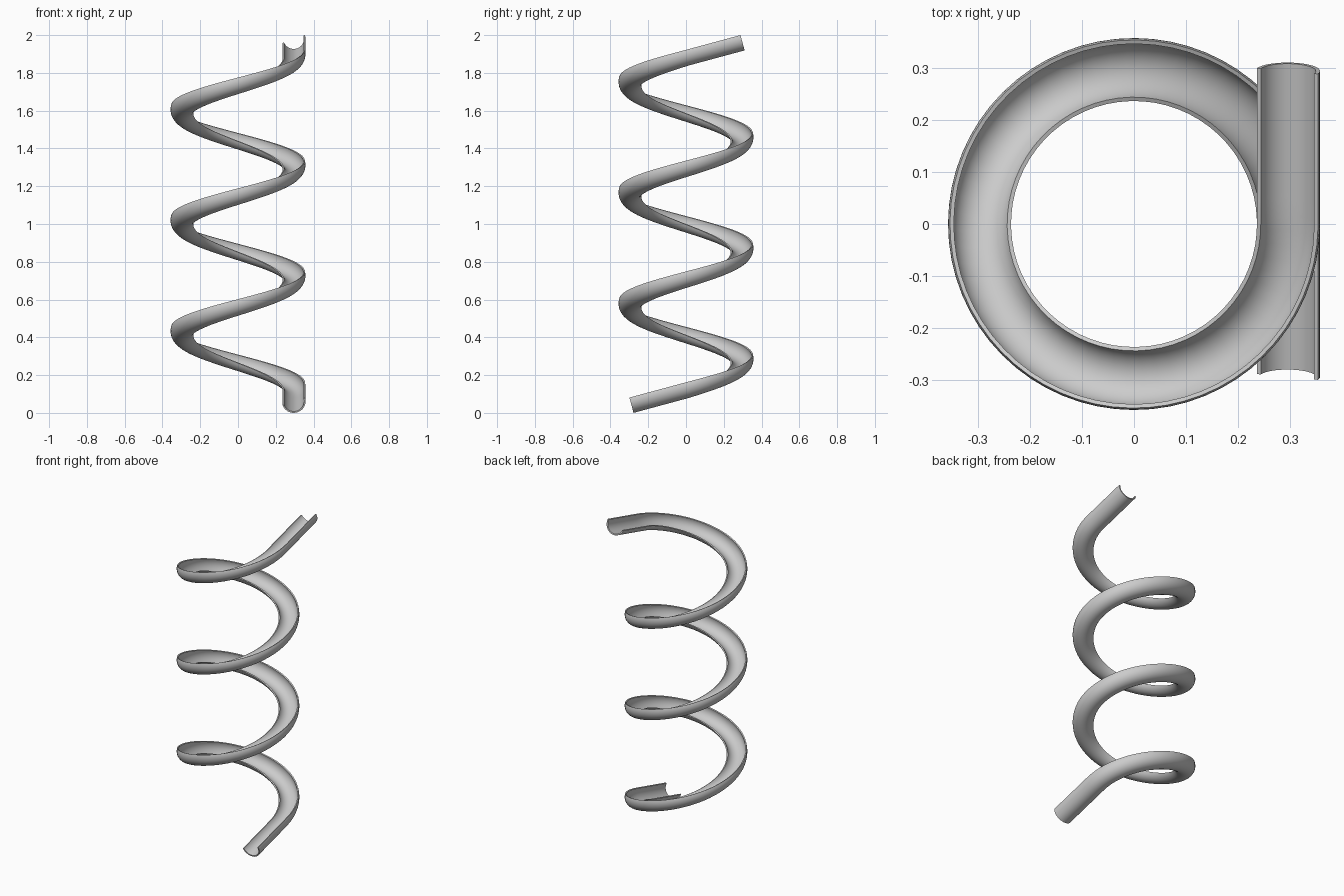
import bpy, bmesh
from math import sin, cos, pi, radians
from mathutils import Vector

if "Cube" in bpy.data.objects:
    bpy.data.objects.remove(bpy.data.objects["Cube"])

R = 0.295            # helix radius
TUBE, WALL = 0.0625, 0.008
STRAIGHT, SLOPE = 0.294, 0.27
Z0 = 0.0605          # centre height at the lower end
TURNS, PITCH = 3, 0.5867
RINGS, SIDES = 64, 20


# Path stations: straight run-out, three turns, straight entry
def station(y=None, turn=0.0, top=False):
    z_helix = Z0 + STRAIGHT * SLOPE
    if y is not None:
        base = z_helix + (TURNS * PITCH if top else 0)
        return Vector((R, y, base + y * SLOPE)), Vector((1, 0, 0))
    a = 2 * pi * turn
    radial = Vector((cos(a), sin(a), 0))
    return radial * R + Vector((0, 0, z_helix + turn * PITCH)), radial


N = 8
path = [station(y=-STRAIGHT * (1 - i / N)) for i in range(N)]
path += [station(turn=i / RINGS) for i in range(TURNS * RINGS + 1)]
path += [station(y=STRAIGHT * (i + 1) / N, top=True) for i in range(N)]

# Half-pipe profile, banked so that the outer wall is higher
angles = [radians(200 + 180 * i / SIDES) for i in range(SIDES + 1)]
profile = [(TUBE * cos(a), TUBE * sin(a)) for a in angles]
profile += [((TUBE - WALL) * cos(a), (TUBE - WALL) * sin(a)) for a in reversed(angles)]

# Sweep the profile along the path
bm = bmesh.new()
rings = []
for i, (centre, side) in enumerate(path):
    before, after = path[max(i - 1, 0)][0], path[min(i + 1, len(path) - 1)][0]
    tangent = (after - before).normalized()
    up = side.cross(tangent).normalized()
    rings.append([bm.verts.new(centre + side * u + up * v) for u, v in profile])
count = len(profile)
for a, b in zip(rings, rings[1:]):
    for j in range(count):
        k = (j + 1) % count
        bm.faces.new((a[j], a[k], b[k], b[j]))

# Close the two end lips
for ring in (rings[0], rings[-1]):
    for j in range(SIDES):
        bm.faces.new((ring[j], ring[j + 1], ring[count - 2 - j], ring[count - 1 - j]))
bmesh.ops.recalc_face_normals(bm, faces=bm.faces)

mesh = bpy.data.meshes.new("spiral_slide")
bm.to_mesh(mesh)
bm.free()
slide = bpy.data.objects.new("spiral_slide", mesh)
bpy.context.collection.objects.link(slide)
bpy.context.view_layer.objects.active = slide
slide.select_set(True)
bpy.ops.object.shade_smooth_by_angle(angle=radians(40))
